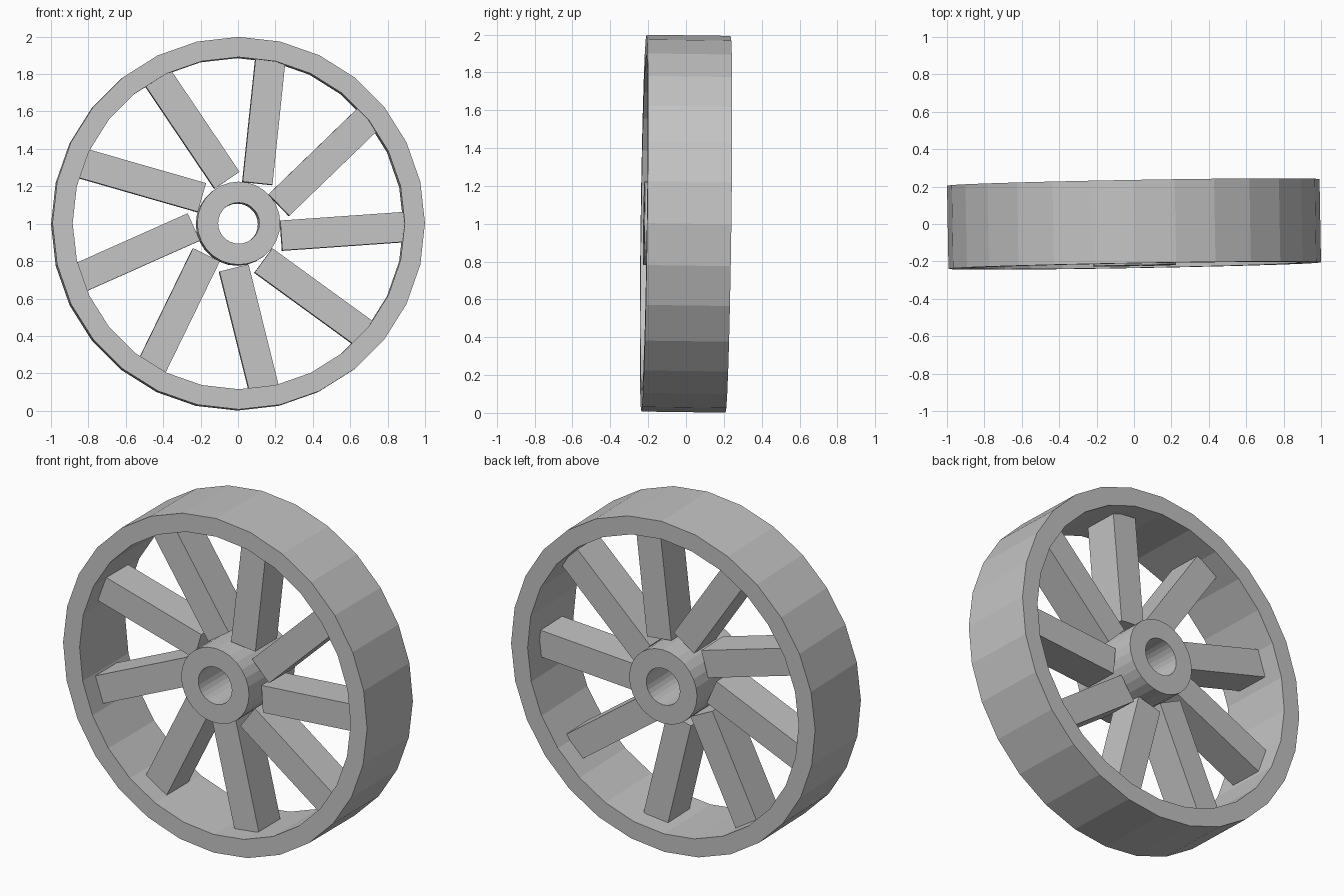
import bpy, bmesh
from math import pi, cos, sin, radians
from mathutils import Matrix

cube = bpy.data.objects.get("Cube")
if cube:
    bpy.data.objects.remove(cube, do_unlink=True)

grey = bpy.data.materials.new("plain grey")
grey.use_nodes = True
grey.diffuse_color = (0.55, 0.55, 0.55, 1)
grey.node_tree.nodes["Principled BSDF"].inputs["Base Color"].default_value = grey.diffuse_color

WIDTH = 0.445
SIDES = 28
SPOKES = 9

# The wheel leans very slightly about its centre
PLACE = (Matrix.Translation((0, 0, 1)) @ Matrix.Rotation(0.0175, 4, 'Z')
         @ Matrix.Rotation(-0.0135, 4, 'X'))


def finish(name, bm):
    bmesh.ops.recalc_face_normals(bm, faces=bm.faces)
    mesh = bpy.data.meshes.new(name)
    bm.to_mesh(mesh)
    bm.free()
    mesh.materials.append(grey)
    obj = bpy.data.objects.new(name, mesh)
    bpy.context.collection.objects.link(obj)
    obj.matrix_world = PLACE
    return obj


def ring(name, outer, inner):
    """Flat-sided tube along the axle, closed around its four-point section."""
    bm = bmesh.new()
    h = WIDTH / 2
    section = [(outer, -h), (outer, h), (inner, h), (inner, -h)]
    loops = []
    for i in range(SIDES):
        a = 2 * pi * i / SIDES
        loops.append([bm.verts.new((r * cos(a), y, r * sin(a))) for r, y in section])
    for i in range(SIDES):
        p, q = loops[i], loops[(i + 1) % SIDES]
        for j in range(4):
            k = (j + 1) % 4
            bm.faces.new((p[j], p[k], q[k], q[j]))
    return finish(name, bm)


def spoke(name, angle):
    """Square-ended bar set to one side of the radius, from hub to rim."""
    start, end, thick, depth, offset = 0.225, 0.9, 0.16, 0.21, -0.08
    bm = bmesh.new()
    bmesh.ops.create_cube(bm, size=1)
    bm.transform(Matrix.Rotation(-angle, 4, 'Y')
                 @ Matrix.Translation(((start + end) / 2, 0, offset))
                 @ Matrix.Diagonal((end - start, depth, thick, 1)))
    return finish(name, bm)


# Rim and bored hub
ring("rim", 0.996, 0.888)
ring("hub", 0.222, 0.11)

# Spokes
for n in range(SPOKES):
    spoke(f"spoke_{n + 1}", radians(4) + 2 * pi * n / SPOKES)
